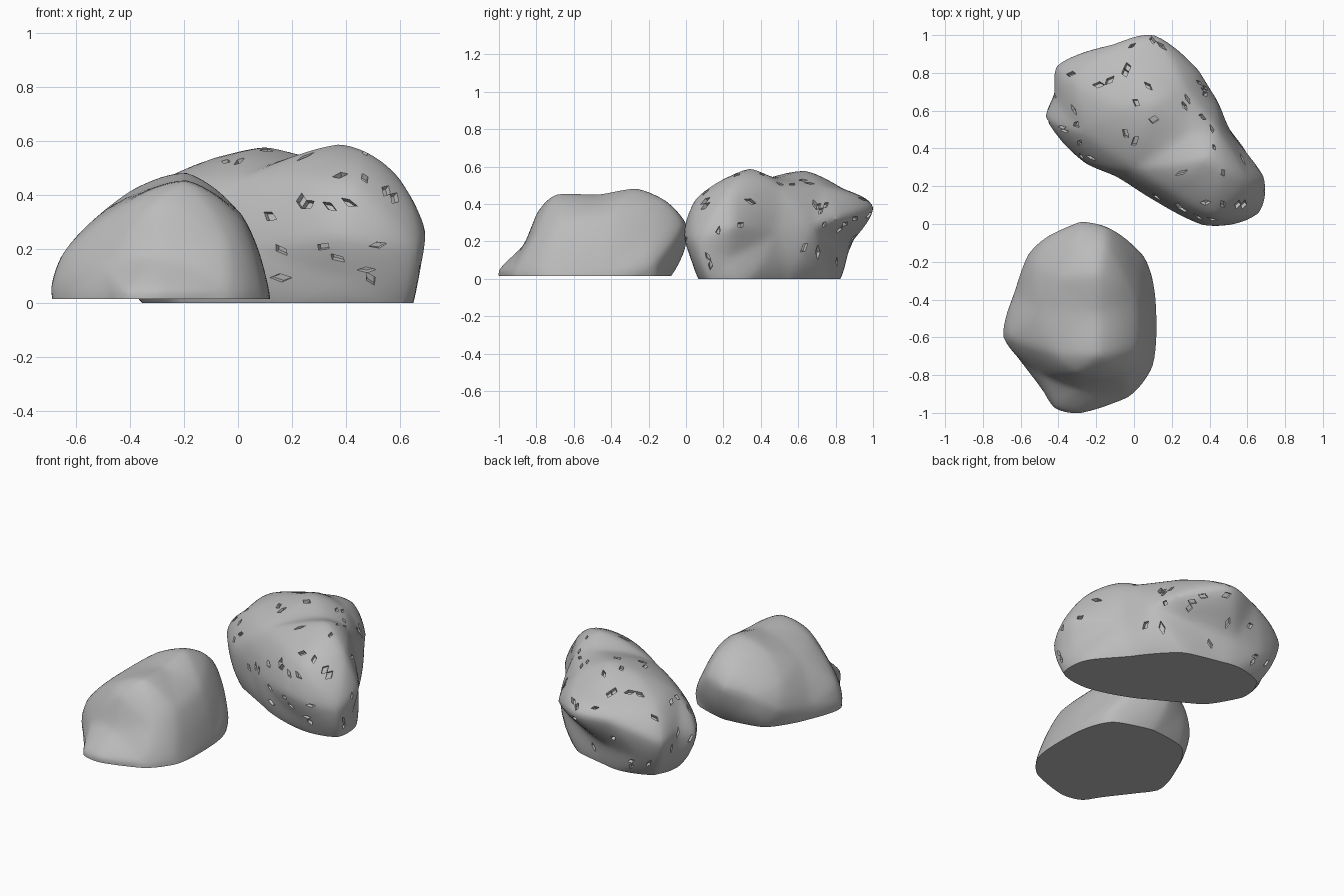
import bpy
import bmesh
import random
from mathutils import Vector
from mathutils.bvhtree import BVHTree

random.seed(4)

cube = bpy.data.objects.get("Cube")
if cube:
    bpy.data.objects.remove(cube, do_unlink=True)

# One stone grey for everything
stone_grey = bpy.data.materials.new("stone_grey")
stone_grey.use_nodes = True
grey = (0.5, 0.5, 0.5, 1)
stone_grey.diffuse_color = grey
shader = next(n for n in stone_grey.node_tree.nodes if n.type == "BSDF_PRINCIPLED")
shader.inputs["Base Color"].default_value = grey
shader.inputs["Roughness"].default_value = 0.8


def wrap_points(points, cage, centre):
    """Triangulate the directions of the points, then move each corner to its cage position."""
    bm = bmesh.new()
    target = bm.verts.layers.float_vector.new("target")
    for point, position in zip(points, cage):
        vert = bm.verts.new((point - centre).normalized())
        vert[target] = position
    bmesh.ops.convex_hull(bm, input=bm.verts[:])
    for vert in bm.verts:
        vert.co = vert[target]
    bm.verts.layers.float_vector.remove(target)
    bmesh.ops.recalc_face_normals(bm, faces=bm.faces[:])
    return bm


def weather(bm, rounds):
    """Round the coarse skin without losing its ridges."""
    for _ in range(rounds):
        bm.normal_update()
        bmesh.ops.subdivide_edges(bm, edges=bm.edges[:], cuts=1, smooth=0.6,
                                  smooth_falloff="LINEAR", use_grid_fill=True)
        bmesh.ops.triangulate(bm, faces=bm.faces[:])
        bmesh.ops.smooth_vert(bm, verts=bm.verts[:], factor=0.25,
                              use_axis_x=True, use_axis_y=True, use_axis_z=True)


def grow_skin(points, centre, corrections=3):
    """Adjust the cage until the weathered skin passes through the points."""
    cage = [p.copy() for p in points]
    for _ in range(corrections):
        bm = wrap_points(points, cage, centre)
        weather(bm, 3)
        surface = BVHTree.FromBMesh(bm)
        bm.free()
        for position, point in zip(cage, points):
            position += (point - surface.find_nearest(point)[0]) * 0.8
    bm = wrap_points(points, cage, centre)
    weather(bm, 3)
    return bm


def flatten_base(bm, floor):
    """Slice the underside level and close it."""
    bmesh.ops.bisect_plane(bm, geom=bm.verts[:] + bm.edges[:] + bm.faces[:],
                           plane_co=(0, 0, floor), plane_no=(0, 0, -1), clear_outer=True)
    rim = [e for e in bm.edges if e.is_boundary]
    bmesh.ops.holes_fill(bm, edges=rim, sides=0)


def chip(bm, count, floor):
    """Knock small angular pits, each merged from two facets, out of the sides."""
    bm.normal_update()
    sides = [e for e in bm.edges if min(v.co.z for v in e.verts) > floor + 0.05]
    bmesh.ops.dissolve_edges(bm, edges=random.sample(sides, count), use_verts=False)
    pits = [f for f in bm.faces if len(f.verts) == 4
            and f.calc_center_median().z > floor + 0.06]
    bmesh.ops.inset_individual(bm, faces=pits, thickness=0.003, depth=-0.02)


def make_rock(name, points, base, centre, floor, chips):
    sunk = floor - 0.04
    centre = Vector(centre)
    skin = [Vector(p) for p in points] + [Vector((x, y, sunk)) for x, y in base]
    skin.append(Vector((centre.x, centre.y, sunk - 0.03)))
    bm = grow_skin(skin, centre)
    flatten_base(bm, floor)
    if chips:
        chip(bm, chips, floor)
    bmesh.ops.recalc_face_normals(bm, faces=bm.faces[:])
    mesh = bpy.data.meshes.new(name)
    bm.to_mesh(mesh)
    bm.free()
    mesh.materials.append(stone_grey)
    rock = bpy.data.objects.new(name, mesh)
    bpy.context.collection.objects.link(rock)
    bpy.ops.object.select_all(action="DESELECT")
    rock.select_set(True)
    bpy.context.view_layer.objects.active = rock
    bpy.ops.object.shade_smooth_by_angle(angle=0.6)


# Smooth wedge-shaped boulder at the front
make_rock(
    "front_boulder",
    points=[
        # skirt
        (.11, -.4, .05), (.09, -.76, .04), (.05, -.17, .08), (-.15, -.02, .3),
        (-.28, .01, .27), (-.42, -.05, .24), (-.55, -.15, .14), (-.63, -.36, .1),
        (-.69, -.6, .05), (-.66, -.6, .16), (-.42, -.97, .04), (-.3, -1, .04), (-.03, -.91, .04),
        # flanks
        (.03, -.22, .2), (.01, -.4, .33), (.01, -.66, .31), (-.04, -.8, .24),
        (-.28, -.87, .18), (-.5, -.79, .14), (-.53, -.22, .27),
        # crest
        (-.3, -.78, .37), (-.19, -.69, .45), (-.43, -.68, .36), (-.5, -.45, .34),
        (-.38, -.28, .425), (-.3, -.12, .4), (-.16, -.11, .41), (-.19, -.27, .482),
        (-.19, -.46, .45),
    ],
    base=[(.1, -.4), (.09, -.75), (0, -.16), (-.2, -.12), (-.45, -.15), (-.6, -.37),
          (-.67, -.6), (-.42, -.95), (-.3, -.98), (-.03, -.9)],
    centre=(-.28, -.48, .18), floor=.015, chips=0)

# Chipped twin-humped boulder at the back
make_rock(
    "back_boulder",
    points=[
        # waist
        (.37, -.005, .24), (.05, .16, .2), (-.1, .255, .23), (-.25, .32, .25),
        (-.38, .44, .25), (-.465, .57, .23), (-.42, .69, .28), (-.41, .83, .26),
        (-.1, .95, .38), (.1, 1, .38), (.35, .8, .32), (.43, .67, .28),
        (.505, .5, .25), (.685, .25, .28), (.66, .06, .2),
        # low wall and the hollows under the rear tip
        (.42, .03, .1), (.66, .22, .11), (-.27, .86, .14), (-.05, .86, .15), (.2, .79, .19),
        # shoulders
        (.42, .05, .42), (.2, .17, .46), (0, .29, .45), (-.25, .48, .44),
        (-.32, .75, .42), (0, .88, .46), (.26, .72, .5), (.44, .5, .49), (.59, .24, .47),
        # humps and saddle
        (.39, .34, .586), (.47, .3, .562), (.3, .48, .54), (.1, .64, .576), (-.08, .62, .54),
    ],
    base=[(.42, .1), (.12, .19), (-.2, .38), (-.31, .58), (-.27, .73), (-.04, .8),
          (.2, .75), (.42, .53), (.62, .3), (.62, .14)],
    centre=(.12, .48, .25), floor=0, chips=75)
